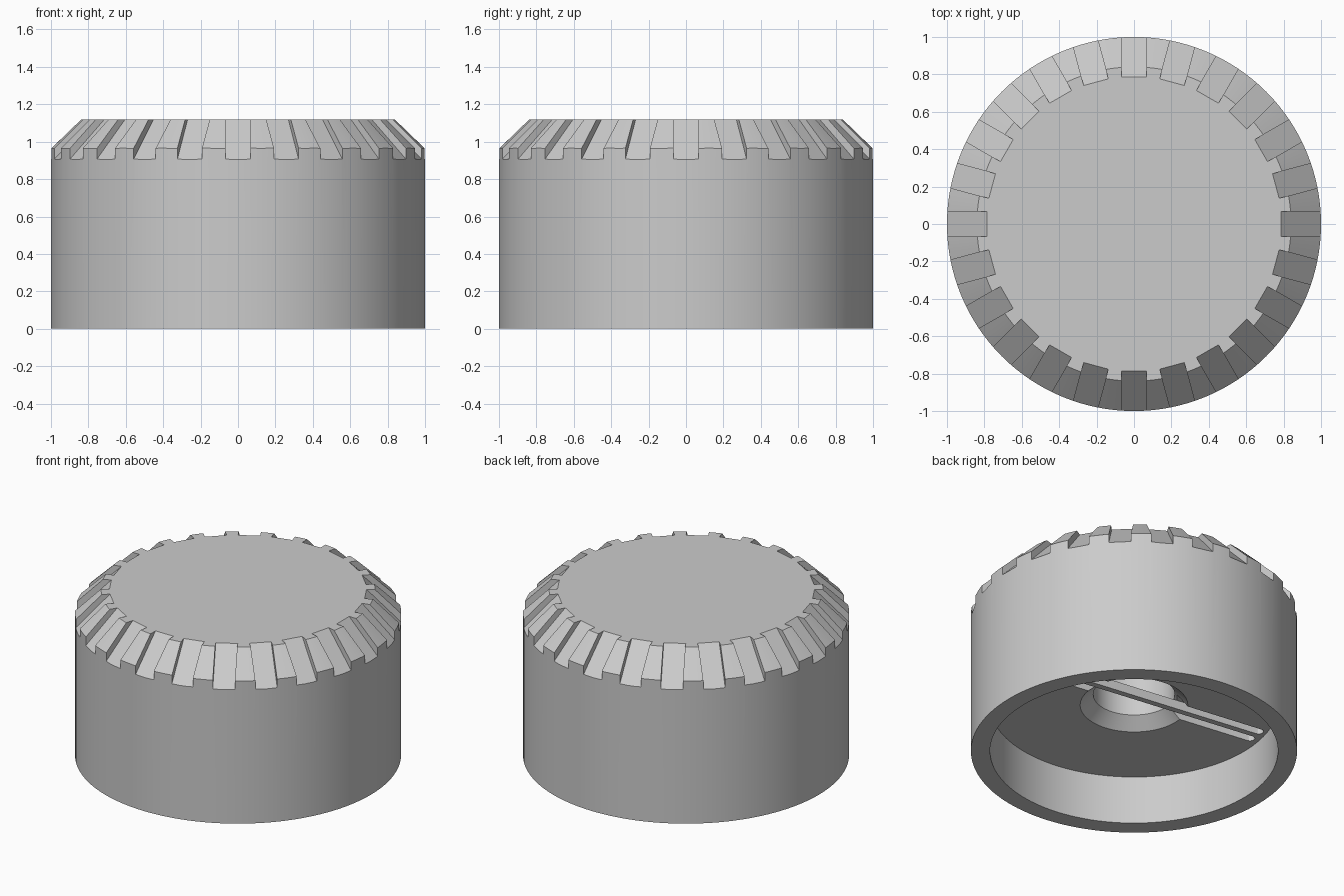
import bpy, bmesh, math
from mathutils import Matrix

if "Cube" in bpy.data.objects:
    bpy.data.objects.remove(bpy.data.objects["Cube"])

grey = bpy.data.materials.new("plain grey")
grey.diffuse_color = (0.6, 0.6, 0.6, 1)
grey.use_nodes = True
grey.node_tree.nodes["Principled BSDF"].inputs["Base Color"].default_value = grey.diffuse_color


def make_object(name, bm):
    bmesh.ops.recalc_face_normals(bm, faces=bm.faces)
    mesh = bpy.data.meshes.new(name)
    bm.to_mesh(mesh)
    bm.free()
    mesh.materials.append(grey)
    obj = bpy.data.objects.new(name, mesh)
    bpy.context.collection.objects.link(obj)
    return obj


def lathe(name, profile, steps=128):
    """Spin an (r, z) profile that starts and ends on the axis."""
    bm = bmesh.new()
    verts = [bm.verts.new((r, 0, z)) for r, z in profile]
    edges = [bm.edges.new(p) for p in zip(verts, verts[1:])]
    bmesh.ops.spin(bm, geom=verts + edges, cent=(0, 0, 0), axis=(0, 0, 1),
                   angle=2 * math.pi, steps=steps)
    bmesh.ops.remove_doubles(bm, verts=bm.verts, dist=1e-5)
    return make_object(name, bm)


def add_prism(bm, points, vector, matrix):
    """Extrude a flat outline along a vector, then place it."""
    verts = [bm.verts.new(p) for p in points]
    face = bm.faces.new(verts)
    ext = bmesh.ops.extrude_face_region(bm, geom=[face])["geom"]
    top = [v for v in ext if isinstance(v, bmesh.types.BMVert)]
    bmesh.ops.translate(bm, verts=top, vec=vector)
    bmesh.ops.transform(bm, matrix=matrix, verts=verts + top)


def cut(target, cutter):
    mod = target.modifiers.new("cut", "BOOLEAN")
    mod.operation = "DIFFERENCE"
    mod.solver = "EXACT"
    mod.object = cutter
    bpy.context.view_layer.objects.active = target
    bpy.ops.object.modifier_apply(modifier=mod.name)
    bpy.data.objects.remove(cutter)


# Knob body: chamfered top, open underside, countersunk shaft hole
body = lathe("knob_body", [
    (0, 1.12), (0.84, 1.12), (1, 0.965), (1, 0), (0.883, 0), (0.883, 0.326),
    (0.33, 0.326), (0.25, 0.40), (0.25, 0.80), (0, 0.80)])

# Sloped grip notches around the rim
bm = bmesh.new()
half = 0.068
section = [(0.735, 1.17), (1.1, 0.805), (1.1, 1.17)]
for i in range(24):
    add_prism(bm, [(r, -half, z) for r, z in section], (0, 2 * half, 0),
              Matrix.Rotation(math.radians(15 * i), 4, "Z"))
cut(body, make_object("notch_cutter", bm))

# Two round-ended grooves in the recessed floor
turn = Matrix.Rotation(math.radians(-8), 4, "Z")
bm = bmesh.new()
radius, reach = 0.03, 0.82
for offset in (0.03, 0.13):
    outline = []
    for k in range(18):
        a = math.pi * (k if k < 9 else k - 1) / 8 - math.pi / 2
        side = reach if k < 9 else -reach
        outline.append((side + radius * math.cos(a),
                        offset + radius * math.sin(a), 0.30))
    add_prism(bm, outline, (0, 0, 0.086), turn)
cut(body, make_object("groove_cutter", bm))

# Thin web between the grooves, bridging the shaft hole
bm = bmesh.new()
add_prism(bm, [(-0.34, 0.06, 0.326), (0.34, 0.06, 0.326),
               (0.34, 0.10, 0.326), (-0.34, 0.10, 0.326)], (0, 0, 0.06), turn)
web = make_object("hole_web", bm)

# Smooth round walls with sharp edges
bpy.ops.object.select_all(action="DESELECT")
body.select_set(True)
bpy.context.view_layer.objects.active = body
bpy.ops.object.shade_smooth_by_angle(angle=math.radians(20))
